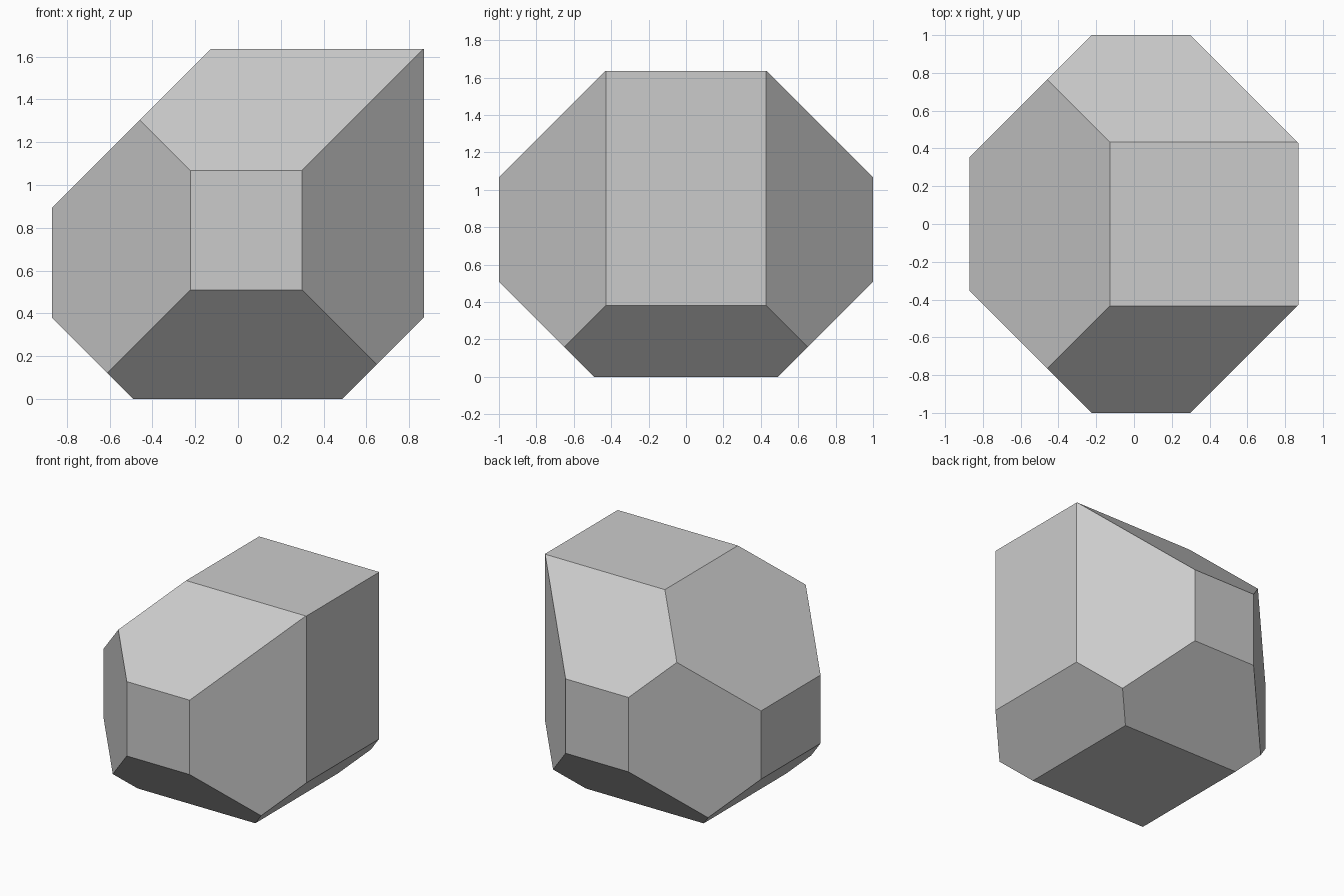
import bpy, bmesh
from mathutils import Vector, Matrix

if "Cube" in bpy.data.objects:
    bpy.data.objects.remove(bpy.data.objects["Cube"])

W, D, H = 1.74, 2.0, 1.635

# Block
bm = bmesh.new()
bmesh.ops.create_cube(bm, size=1, matrix=Matrix.Translation((0, 0, H / 2)) @ Matrix.Diagonal((W, D, H, 1)))


def chamfer(normal, offset):
    """Remove everything where normal . p > offset and cap the cut."""
    n = Vector(normal)
    cut = bmesh.ops.bisect_plane(
        bm, geom=bm.verts[:] + bm.edges[:] + bm.faces[:], dist=1e-5,
        plane_co=n * offset / n.length_squared, plane_no=n, clear_outer=True)
    edges = [e for e in bm.edges if e.is_boundary]
    if edges:
        bmesh.ops.edgeloop_fill(bm, edges=edges)


# Left and right lower edges, left upper edge (right upper edge stays sharp)
chamfer((-1, 0, -1), 0.49)
chamfer((1, 0, -1), 0.487)
chamfer((-1, 0, 1), 1.763)

# Front and back: the same four bevels mirrored
for s in (-1, 1):
    chamfer((0, s, -1), 0.49)
    chamfer((0, s, 1), 2.068)
    chamfer((-1, s, 0), 1.223)
    chamfer((1, s, 0), 1.299)

bmesh.ops.remove_doubles(bm, verts=bm.verts[:], dist=1e-4)
bmesh.ops.recalc_face_normals(bm, faces=bm.faces[:])
mesh = bpy.data.meshes.new("faceted_block")
bm.to_mesh(mesh)
bm.free()
bpy.context.collection.objects.link(bpy.data.objects.new("faceted_block", mesh))
